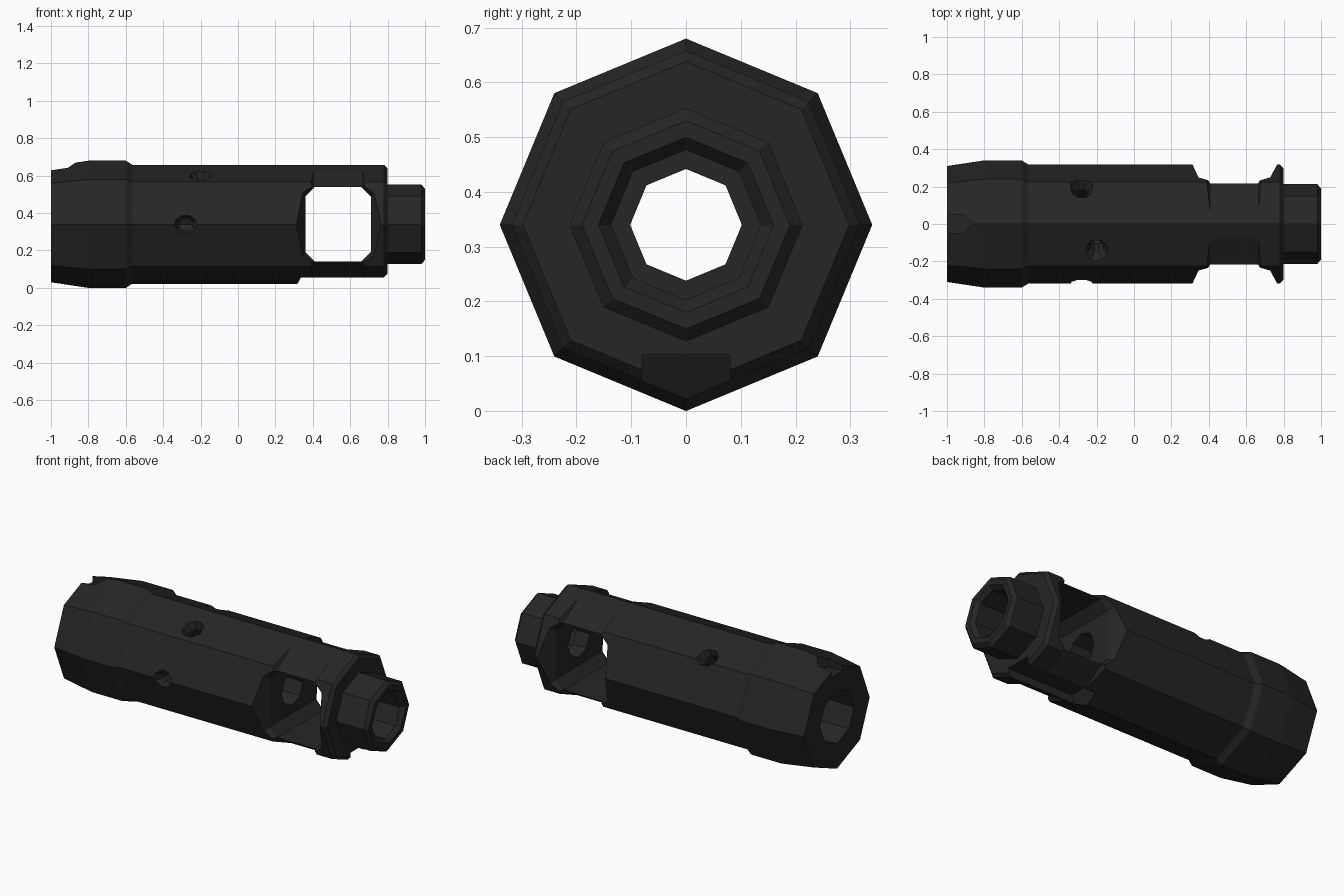
import bpy, bmesh, math
from mathutils import Vector, Matrix

if "Cube" in bpy.data.objects:
    bpy.data.objects.remove(bpy.data.objects["Cube"])

CZ = 0.34  # height of the tube axis

mat = bpy.data.materials.new("matte black")
mat.diffuse_color = (0.019, 0.019, 0.019, 1)
mat.use_nodes = True
mat.node_tree.nodes["Principled BSDF"].inputs["Base Color"].default_value = mat.diffuse_color


def make(name, bm):
    bmesh.ops.recalc_face_normals(bm, faces=bm.faces[:])
    me = bpy.data.meshes.new(name)
    bm.to_mesh(me)
    bm.free()
    me.materials.append(mat)
    ob = bpy.data.objects.new(name, me)
    bpy.context.collection.objects.link(ob)
    return ob


def hull(name, pts):
    bm = bmesh.new()
    for p in pts:
        bm.verts.new(p)
    res = bmesh.ops.convex_hull(bm, input=bm.verts[:])
    junk = {g for g in res["geom_interior"] + res["geom_unused"] if isinstance(g, bmesh.types.BMVert)}
    bmesh.ops.delete(bm, geom=list(junk), context='VERTS')
    bmesh.ops.dissolve_limit(bm, angle_limit=0.01, verts=bm.verts[:], edges=bm.edges[:])
    return make(name, bm)


def cut(target, cutter):
    mod = target.modifiers.new("cut", 'BOOLEAN')
    mod.operation, mod.solver, mod.object = 'DIFFERENCE', 'EXACT', cutter
    bpy.context.view_layer.update()
    me = bpy.data.meshes.new_from_object(target.evaluated_get(bpy.context.evaluated_depsgraph_get()))
    target.modifiers.clear()
    target.data = me
    bpy.data.objects.remove(cutter)


# Tube: closed outer and bore profile (x, radius) spun with eight sides
profile = [(-1, .31), (-.8, .34), (-.6, .34), (-.565, .318), (.78, .318), (.8, .298),
           (.8, .213), (.98, .213), (1, .19), (1, .16), (.975, .137), (.8, .137),
           (.8, .102), (.2, .102), (.2, .16), (-1, .16)]
bm = bmesh.new()
rings = []
for k in range(8):
    a = k * math.pi / 4
    rings.append([bm.verts.new((x, r * math.sin(a), CZ + r * math.cos(a))) for x, r in profile])
n = len(profile)
for k in range(8):
    A, B = rings[k], rings[(k + 1) % 8]
    for i in range(n):
        j = (i + 1) % n
        bm.faces.new((A[i], A[j], B[j], B[i]))
tube = make("tube_body", bm)


def window_ring(x0, x1, h, c, y):
    return [(x, y, CZ + z) for x, z in
            [(x0 + c, h), (x1 - c, h), (x1, h - c), (x1, c - h),
             (x1 - c, -h), (x0 + c, -h), (x0, c - h), (x0, h - c)]]


# Side window going straight through
cut(tube, hull("window", window_ring(.36, .71, .2, .052, -.5) + window_ring(.36, .71, .2, .052, .5)))

# Flared window mouth on each side, with sloped cuts on the upper and lower bars
for s in (-1, 1):
    cut(tube, hull("mouth", window_ring(.362, .708, .198, .05, s * .212)
                   + window_ring(.30, .78, .262, .05, s * .345)))
    for t in (-1, 1):
        pts = []
        for y, z in ((.04, .309), (.235, .188)):
            pts += [(x, s * y, CZ + t * z) for x in (.405, .665)]
            pts += [(x, s * (y + .085), CZ + t * (z + .137)) for x in (.31, .76)]
        cut(tube, hull("bar_slope", pts))

# Groove under the front end
side = [(.30, -.01), (.33, .026), (.362, .06), (.362, .102), (.9, .102), (.9, -.01)]
cut(tube, hull("groove", [(x, y, z) for x, z in side for y in (-.08, .08)]))

# Pointed notch on top of the rear end
plan = [(-1.1, -.052), (-.91, -.052), (-.868, 0), (-.91, .052), (-1.1, .052)]
cut(tube, hull("notch", [(x, y, z) for x, y in plan for z in (.595, .8)]))

# Countersunk screw holes: x, angle from the top, surface distance
for x, deg, d in ((-.28, -90, .318), (-.2, -28, .298), (-.28, 38, .308)):
    rot = Matrix.Rotation(math.radians(-deg), 4, 'X')
    for levels in (((d - .045, .036), (d + .03, .082)), ((.1, .036), (d, .036))):
        pts = []
        for h, r in levels:
            for k in range(8):
                a = k * math.pi / 4 + math.pi / 8
                p = rot @ Vector((r * math.cos(a), r * math.sin(a), h))
                pts.append((x + p.x, p.y, CZ + p.z))
        cut(tube, hull("screw_hole", pts))

for p in tube.data.polygons:
    p.use_smooth = False
    p.material_index = 0
